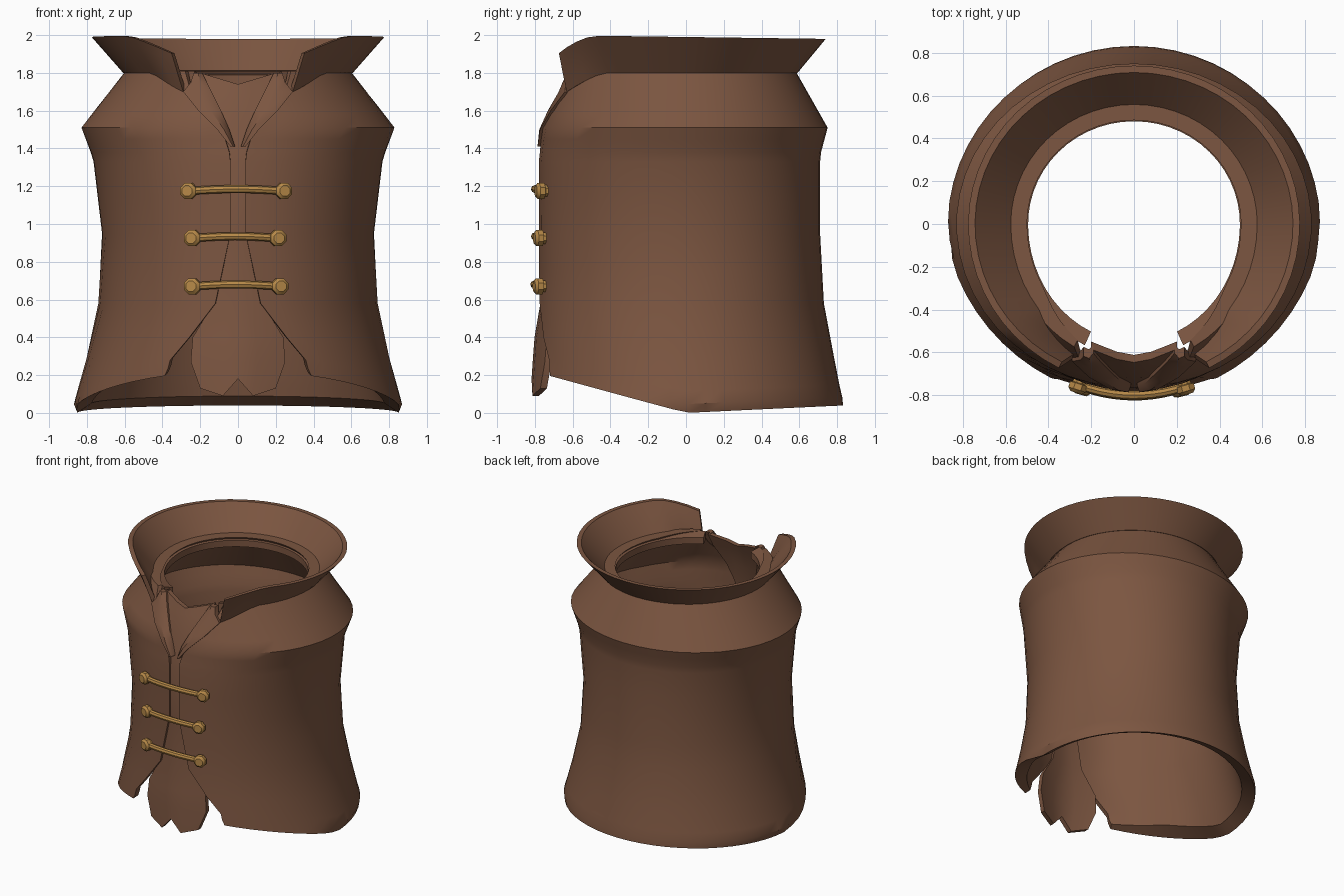
import bpy, bmesh, math
from mathutils import Vector

if "Cube" in bpy.data.objects:
    bpy.data.objects.remove(bpy.data.objects["Cube"])


def material(name, rgb):
    m = bpy.data.materials.new(name)
    m.use_nodes = True
    m.diffuse_color = (*rgb, 1)
    m.node_tree.nodes["Principled BSDF"].inputs["Base Color"].default_value = (*rgb, 1)
    return m


leather = material("brown leather", (0.2, 0.092, 0.052))
brass = material("brass", (0.47, 0.25, 0.065))


def interp(table, x):
    """Linear lookup in rows of (key, values...)."""
    if x <= table[0][0]:
        return table[0][1:]
    for a, b in zip(table, table[1:]):
        if x <= b[0]:
            f = (x - a[0]) / (b[0] - a[0])
            return [p + (q - p) * f for p, q in zip(a[1:], b[1:])]
    return table[-1][1:]


# Body profile: height, side radius, back radius, front radius
PROFILE = [(0, .85, .82, .8), (.05, .87, .835, .82), (.2, .825, .80, .815),
           (.4, .775, .765, .8), (.58, .74, .73, .785), (.95, .72, .71, .78),
           (1.33, .765, .71, .78), (1.38, .78, .715, .775), (1.51, .83, .75, .765),
           (1.81, .595, .58, .65)]
# Half width of the front opening by height above the cutaway
OPENING = [(.58, .12), (.95, .04), (1.33, .04), (1.42, .05), (1.55, .13),
           (1.7, .25), (1.81, .28)]
CUTAWAY = [(0, .4), (.08, .395), (.2, .38), (.5, .27), (1, .12)]
COLS = 48


def on_body(t, z, d=0.0):
    """Point at angle t from the front, moved outward by d."""
    rx, back, front = interp(PROFILE, z)
    c = math.cos(t)
    return Vector(((rx + d) * math.sin(t), -((front if c > 0 else back) + d) * c, z))


def front_point(x, z, d=0.0):
    return on_body(math.asin(x / (interp(PROFILE, z)[0] + d)), z, d)


def sweep(edge):
    """Angles running round the body from one side of the opening to the other."""
    return [edge + (2 * math.pi - 2 * edge) * i / COLS for i in range(COLS + 1)]


def smooth(obj, angle=35):
    bpy.ops.object.select_all(action='DESELECT')
    obj.select_set(True)
    bpy.context.view_layer.objects.active = obj
    bpy.ops.object.shade_smooth_by_angle(angle=math.radians(angle))


def finish(name, bm, mat):
    bmesh.ops.recalc_face_normals(bm, faces=bm.faces)
    mesh = bpy.data.meshes.new(name)
    bm.to_mesh(mesh)
    bm.free()
    mesh.materials.append(mat)
    obj = bpy.data.objects.new(name, mesh)
    bpy.context.collection.objects.link(obj)
    smooth(obj)
    return obj


def shell(name, outer, inner):
    """Closed sheet with thickness from two matching grids of points."""
    bm = bmesh.new()
    o, n = ([[bm.verts.new(p) for p in row] for row in grid] for grid in (outer, inner))
    loop = o + n[::-1]
    for a, b in zip(loop, loop[1:] + loop[:1]):
        for j in range(len(a) - 1):
            bm.faces.new((a[j], a[j + 1], b[j + 1], b[j]))
    for i in range(len(o) - 1):
        for j in (0, -1):
            bm.faces.new((o[i][j], o[i + 1][j], n[i + 1][j], n[i][j]))
    return finish(name, bm, leather)


# Vest body with hem, lining and curved front cutaway
def hem(y):
    return -y * .277 if y < 0 else y * .048


def thickness(t):
    return min(.095, .03 + .12 * max(0, min(t, 2 * math.pi - t) - .45))


outer, inner = [], []
for f, half in CUTAWAY:
    edge = math.asin(half / interp(PROFILE, f * .58)[0])
    ro, ri = [], []
    for t in sweep(edge):
        base = hem(on_body(t, f * .58).y)
        z = base + (.58 - base) * f
        ro.append(on_body(t, z))
        ri.append(on_body(t, z + (1 - f) * .05 * thickness(t) / .095, -thickness(t)))
    outer.append(ro)
    inner.append(ri)
for z in (.76, .95, 1.14, 1.33, 1.38, 1.45, 1.51, 1.58, 1.64, 1.7, 1.76, 1.81):
    edge = math.asin(interp(OPENING, z)[0] / interp(PROFILE, z)[0])
    angles = sweep(edge)
    outer.append([on_body(t, z) for t in angles])
    inner.append([on_body(t, z, -thickness(t)) for t in angles])
shell("vest_body", outer, inner)

# Flared collar, open and dipping at the front
outer, inner = [], []
for k in range(5):
    f = k / 4
    ro, ri = [], []
    for t in sweep(math.radians(25 + 2 * f)):
        away = math.degrees(min(t, 2 * math.pi - t))
        dip = max(0, min(1, (50 - away) / 24)) ** 1.3
        low = on_body(t, 1.8 - .1 * dip, .005)
        c = math.cos(t)
        rim = Vector((.775 * math.sin(t), -(.755 if c > 0 else .74) * c,
                      1.99 + .01 * c - .1 * dip))
        p = low.lerp(rim, f)
        ro.append(p)
        out = Vector((p.x, p.y, 0)).normalized()
        ri.append(p - out * .032 + Vector((0, 0, .012 * (1 - f))))
    outer.append(ro)
    inner.append(ri)
shell("collar", outer, inner)

# Neck lining ring inside the collar
rings = []
for dx, z in ((-.03, 1.81), (-.1, 1.79), (-.1, 1.74), (-.03, 1.74)):
    rings.append([on_body(t, 1.81, dx) + Vector((0, 0, z - 1.81))
                  for t in sweep(math.radians(24))])
shell("neck_lining", rings[:2], rings[:1:-1])

# Front panel behind the opening, ending in two pointed tails
PANEL = [(.13, .2), (.27, .25), (.4, .24), (.58, .13), (.95, .07), (1.33, .07),
         (1.42, .08), (1.55, .13), (1.7, .19), (1.8, .2)]
outer, inner = [], []
for i, (z, half) in enumerate(PANEL):
    ro, ri = [], []
    for s in (-1, -.4, 0, .4, 1):
        dz = 0
        if i == 0:
            dz = .05 if s == 0 else -.04 if abs(s) < 1 else 0
        if i == len(PANEL) - 1:
            dz = -.06 * (1 - abs(s))
        d = .002 if z < .5 else -.014 if z < 1.4 else -.03
        p = front_point(s * half, z + dz, d)
        p.y += .025 * s * s if z < .5 else 0
        ro.append(p)
        ri.append(p + Vector((0, .035, 0)))
    outer.append(ro)
    inner.append(ri)
shell("front_panel", outer, inner)

# Folded lapels: height, inner x, outer x
LAPEL = [(1.41, .015, .04), (1.5, .045, .11), (1.6, .09, .21), (1.7, .14, .29),
         (1.75, .165, .25), (1.8, .19, .235)]
for side, label in ((1, "left"), (-1, "right")):
    grids = [[], []]
    for z, a, b in LAPEL:
        xs = [a, a + (b - a) * .45, b]
        for g, lift in zip(grids, (.014, -.025)):
            g.append([front_point(side * x, z, lift - (.03 if j == 0 else 0))
                      for j, x in enumerate(xs)])
    shell(label + "_lapel", *grids)


# Brass fastenings: a bowed bar between two studs
def stud(name, centre, direction):
    bm = bmesh.new()
    rot = direction.to_track_quat('Z', 'Y').to_matrix().to_4x4()
    rings = []
    for h, r in ((-.04, .033), (-.012, .033), (-.008, .046), (.02, .046), (.035, .03)):
        rings.append([bm.verts.new(centre + rot @ Vector((
            r * math.cos(k * math.pi / 4 + .39), r * math.sin(k * math.pi / 4 + .39), h)))
            for k in range(8)])
    for a, b in zip(rings, rings[1:]):
        for k in range(8):
            bm.faces.new((a[k], a[k - 1], b[k - 1], b[k]))
    bm.faces.new(rings[0])
    bm.faces.new(rings[-1])
    finish(name, bm, brass)


for n, (z, x0, x1) in enumerate(((1.175, -.26, .24), (.925, -.24, .21), (.67, -.24, .22))):
    ends = [front_point(x, z, .022) for x in (x0, x1)]
    for label, p in zip(("right", "left"), ends):
        stud(f"{label}_stud_{n + 1}", p, Vector((p.x, p.y * 1.1, 0)).normalized())
    bm = bmesh.new()
    rings = []
    for i in range(11):
        f = i / 10
        p = front_point(x0 + (x1 - x0) * f, z + .01 * math.sin(f * math.pi), .02)
        rings.append([bm.verts.new(p + Vector((0, .021 * math.cos(k * math.pi / 4),
                                               .021 * math.sin(k * math.pi / 4))))
                      for k in range(8)])
    for a, b in zip(rings, rings[1:]):
        for k in range(8):
            bm.faces.new((a[k], a[k - 1], b[k - 1], b[k]))
    bm.faces.new(rings[0])
    bm.faces.new(rings[-1])
    finish(f"bar_{n + 1}", bm, brass)
